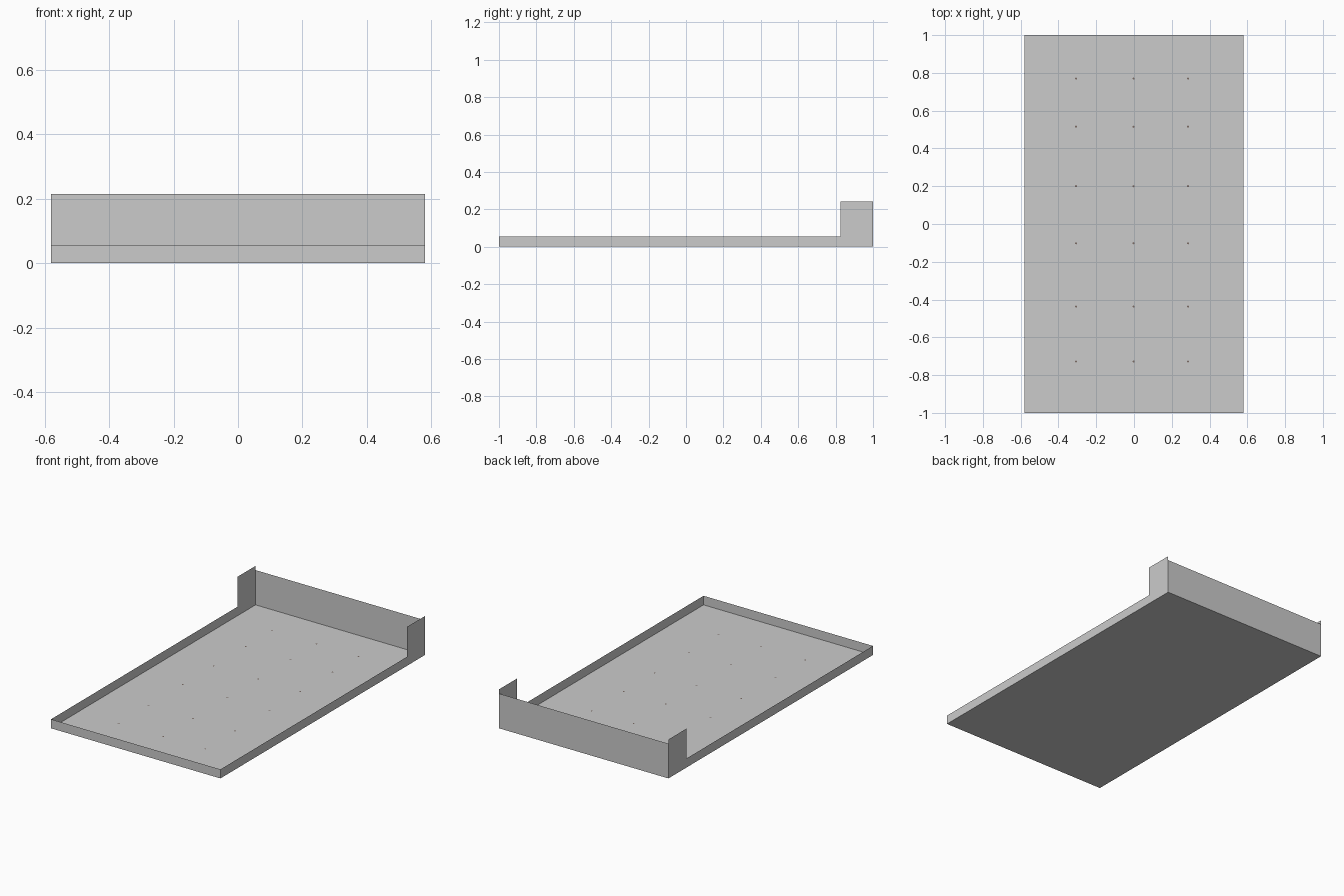
import bpy, bmesh, math

if "Cube" in bpy.data.objects:
    bpy.data.objects.remove(bpy.data.objects["Cube"])

HX, HY = 0.58, 1.0               # half width, half length
RIM, BACK, SIDE = 0.056, 0.215, 0.241
STEP_Y = 0.825                   # where the side walls step up


def material(name, rgb):
    m = bpy.data.materials.new(name)
    m.diffuse_color = (*rgb, 1)
    m.use_nodes = True
    m.node_tree.nodes["Principled BSDF"].inputs["Base Color"].default_value = m.diffuse_color
    return m


grey = material("light_grey", (0.6, 0.6, 0.6))
brown = material("brown_grey", (0.2, 0.15, 0.13))


def add(name, bm, mat):
    me = bpy.data.meshes.new(name)
    bm.to_mesh(me)
    bm.free()
    me.materials.append(mat)
    ob = bpy.data.objects.new(name, me)
    bpy.context.collection.objects.link(ob)
    return ob


def sheet(name, pts):
    """Thin sheet-metal panel from one outline."""
    bm = bmesh.new()
    bm.faces.new([bm.verts.new(p) for p in pts])
    return add(name, bm, grey)


# floor of the tray
sheet("floor", [(-HX, -HY, 0), (HX, -HY, 0), (HX, HY, 0), (-HX, HY, 0)])

# low front rim and taller back wall
sheet("front_rim", [(-HX, -HY, 0), (HX, -HY, 0), (HX, -HY, RIM), (-HX, -HY, RIM)])
sheet("back_wall", [(HX, HY, 0), (-HX, HY, 0), (-HX, HY, BACK), (HX, HY, BACK)])

# L-shaped side walls
profile = [(-HY, 0), (HY, 0), (HY, SIDE), (STEP_Y, SIDE), (STEP_Y, RIM), (-HY, RIM)]
sheet("right_wall", [(HX, y, z) for y, z in profile])
sheet("left_wall", [(-HX, y, z) for y, z in reversed(profile)])

# grid of tiny fasteners set flush in the floor
bm = bmesh.new()
for x in (-0.307, -0.002, 0.286):
    for y in (0.77, 0.515, 0.2, -0.102, -0.437, -0.728):
        ring = bmesh.ops.create_circle(bm, cap_ends=True, segments=6, radius=0.006)
        bmesh.ops.translate(bm, verts=ring["verts"], vec=(x, y, 0.0005))
add("floor_fasteners", bm, brown)
